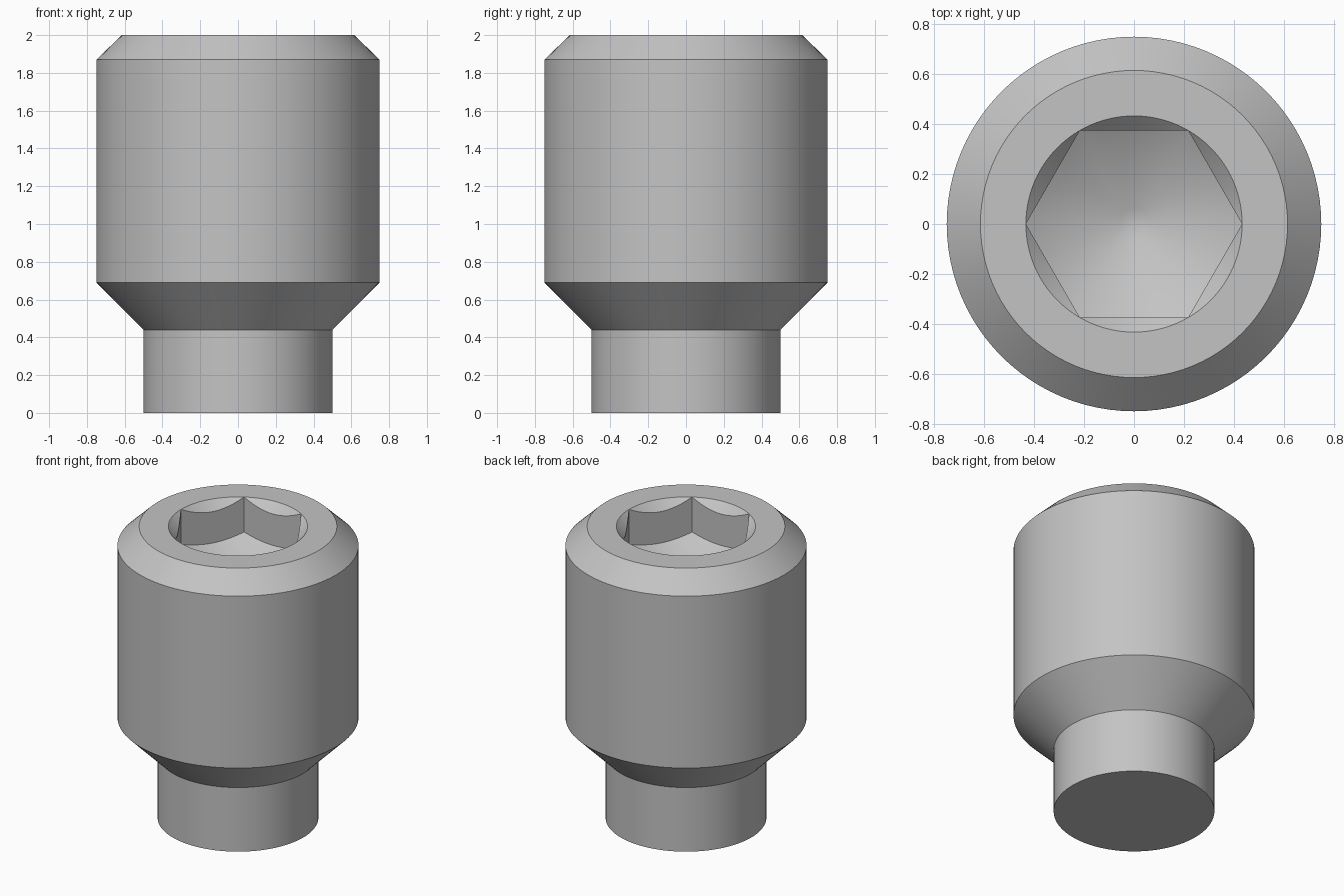
import bpy
import bmesh
import math

cube = bpy.data.objects.get("Cube")
if cube:
    bpy.data.objects.remove(cube, do_unlink=True)

SEGMENTS = 96
FLAT = 0.375                                   # half the width across flats
CORNER = FLAT / math.cos(math.pi / 6)          # corner radius of the hexagon
DRILL_SLOPE = math.tan(math.pi / 6)
SOCKET_FLOOR = 1.76                            # floor height at the hexagon corners
TIP = 0.06


def hex_radius(angle):
    return FLAT / math.cos(angle % (math.pi / 3) - math.pi / 6)


def circle(radius, z):
    return lambda angle: (radius, z)


def chamfer_edge(angle):
    r = hex_radius(angle)
    return r, 2 - (CORNER - r)


def floor_edge(angle):
    r = hex_radius(angle)
    return r, SOCKET_FLOOR - (CORNER - r) * DRILL_SLOPE


def add_ring(bm, rule):
    ring = []
    for i in range(SEGMENTS):
        angle = math.tau * i / SEGMENTS
        r, z = rule(angle)
        ring.append(bm.verts.new((r * math.cos(angle), r * math.sin(angle), z)))
    return ring


# Rings from the base, up the outside and down into the hexagonal socket
rules = [
    circle(0.5, 0), circle(0.5, 0.44), circle(0.75, 0.69),
    circle(0.75, 1.87), circle(0.615, 2), circle(CORNER, 2),
    chamfer_edge, floor_edge,
    circle(TIP, SOCKET_FLOOR - (CORNER - TIP) * DRILL_SLOPE),
]
bm = bmesh.new()
rings = [add_ring(bm, rule) for rule in rules]
for low, high in zip(rings, rings[1:]):
    for i in range(SEGMENTS):
        j = (i + 1) % SEGMENTS
        bm.faces.new((low[i], low[j], high[j], high[i]))
bm.faces.new(rings[0][::-1])
bm.faces.new(rings[-1])
bmesh.ops.remove_doubles(bm, verts=bm.verts[:], dist=0.0001)
bmesh.ops.recalc_face_normals(bm, faces=bm.faces[:])

mesh = bpy.data.meshes.new("socket_set_screw")
bm.to_mesh(mesh)
bm.free()
screw = bpy.data.objects.new("socket_set_screw", mesh)
bpy.context.collection.objects.link(screw)

# Plain steel grey
steel = bpy.data.materials.new("steel_grey")
steel.use_nodes = True
colour = (0.55, 0.55, 0.55, 1)
steel.diffuse_color = colour
steel.node_tree.nodes["Principled BSDF"].inputs["Base Color"].default_value = colour
mesh.materials.append(steel)

# Smooth round walls with crisp edges
bpy.ops.object.select_all(action="DESELECT")
screw.select_set(True)
bpy.context.view_layer.objects.active = screw
bpy.ops.object.shade_smooth_by_angle(angle=math.radians(35))
